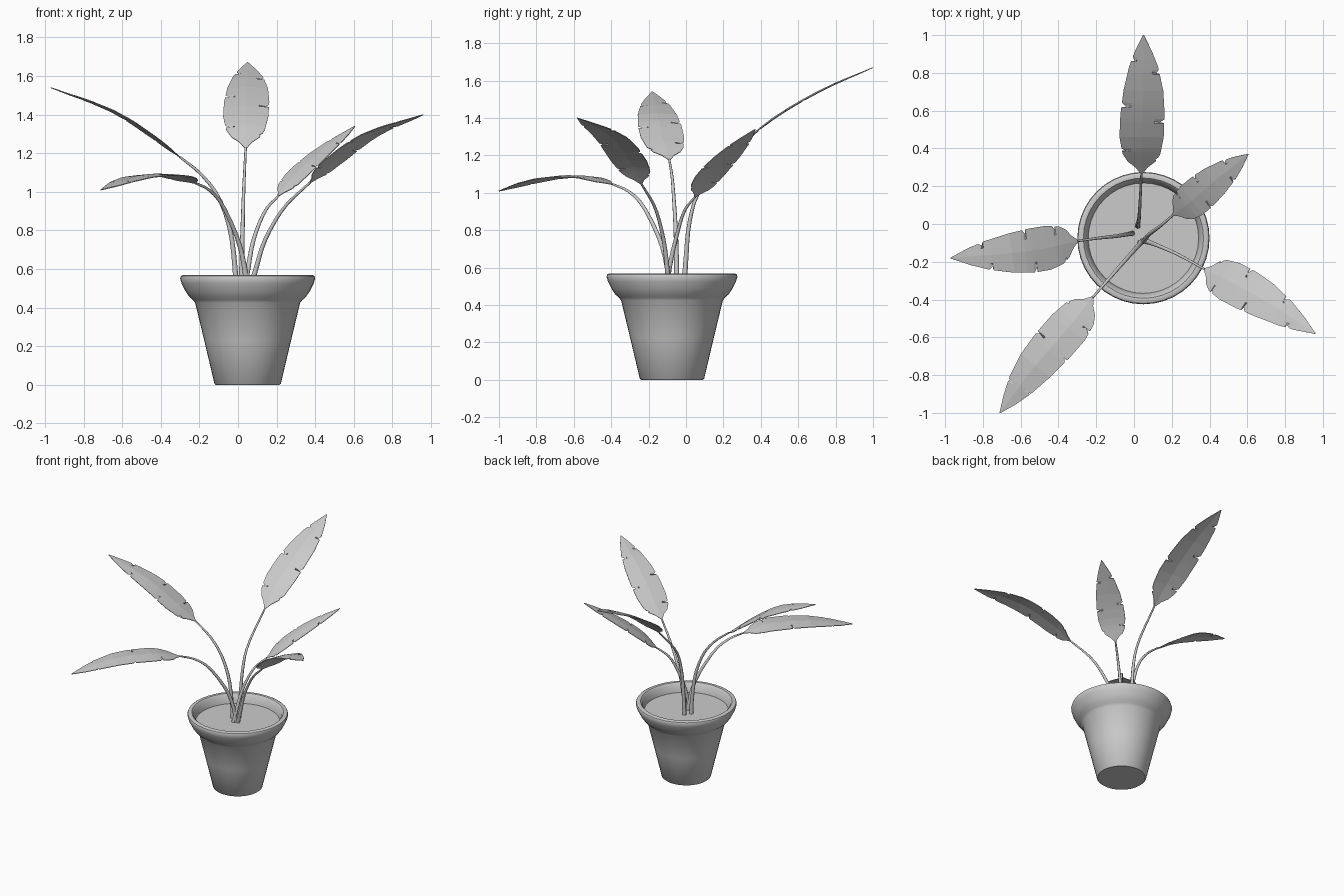
import bpy, bmesh, math
from mathutils import Vector

if "Cube" in bpy.data.objects:
    bpy.data.objects.remove(bpy.data.objects["Cube"])

CX, CY = 0.05, -0.075


def make_object(name, bm):
    bmesh.ops.recalc_face_normals(bm, faces=bm.faces)
    me = bpy.data.meshes.new(name)
    bm.to_mesh(me)
    bm.free()
    ob = bpy.data.objects.new(name, me)
    bpy.context.collection.objects.link(ob)
    bpy.context.view_layer.objects.active = ob
    return ob


def lathe(name, profile, n=40):
    # revolve a profile of (radius, z) about the pot axis
    bm = bmesh.new()
    vs = [bm.verts.new((CX + r, CY, z)) for r, z in profile]
    es = [bm.edges.new(p) for p in zip(vs, vs[1:])]
    bmesh.ops.spin(bm, geom=vs + es, cent=(CX, CY, 0), axis=(0, 0, 1),
                   angle=2 * math.pi, steps=n, use_merge=True)
    bmesh.ops.remove_doubles(bm, verts=bm.verts, dist=1e-4)
    ob = make_object(name, bm)
    bpy.ops.object.select_all(action='DESELECT')
    ob.select_set(True)
    bpy.ops.object.shade_smooth_by_angle(angle=math.radians(40))
    return ob


def spline(pts, u):
    # Catmull-Rom point at u in 0..1
    p = [2 * pts[0] - pts[1]] + pts + [2 * pts[-1] - pts[-2]]
    s = min(u, 0.99999) * (len(pts) - 1)
    i = int(s)
    t = s - i
    a, b, c, d = p[i:i + 4]
    return 0.5 * (2 * b + (c - a) * t + (2 * a - 5 * b + 4 * c - d) * t * t
                  + (3 * b - a - 3 * c + d) * t ** 3)


def stem(name, pts, r0=0.015, r1=0.006, n=14, sides=8):
    bm = bmesh.new()
    rings = []
    for k in range(n + 1):
        u = k / n
        p = spline(pts, u)
        d = spline(pts, min(u + .02, 1)) - spline(pts, max(u - .02, 0))
        q = Vector((0, 0, 1)).rotation_difference(d)
        r = r0 + (r1 - r0) * u
        rings.append([bm.verts.new(p + q @ Vector((r * math.cos(a), r * math.sin(a), 0)))
                      for a in (2 * math.pi * j / sides for j in range(sides))])
    for a, b in zip(rings, rings[1:]):
        for j in range(sides):
            k = (j + 1) % sides
            bm.faces.new((a[j], a[k], b[k], b[j])).smooth = True
    bm.faces.new(rings[0])
    bm.faces.new(rings[-1])
    return make_object(name, bm)


OUTLINE = [(0, .07), (.06, .28), (.12, .62), (.2, .85), (.35, 1), (.5, 1),
           (.65, .9), (.8, .66), (.9, .38), (1, .02)]


def half_width(t):
    for (a, wa), (b, wb) in zip(OUTLINE, OUTLINE[1:]):
        if t <= b:
            return wa + (wb - wa) * (t - a) / (b - a)
    return OUTLINE[-1][1]


def blade(name, pts, w, notches):
    # flat-faced leaf, with small tears along each edge
    ts = {t for t, _ in OUTLINE}
    for side in notches:
        for n in side:
            ts |= {n - .014, n, n + .014}
    d = pts[-1] - pts[0]
    across = Vector((d.y, -d.x, 0)).normalized()
    bm = bmesh.new()
    rows = []
    for t in sorted(ts):
        h = w * half_width(t)
        row = []
        for f in (-1, -.55, 0, .55, 1):
            u, k = t, f
            if abs(f) == 1 and t in notches[f > 0]:
                u, k = t - .02, f * .72
            p = spline(pts, max(u, 0)) + across * h * k
            p.z -= .008 * abs(k) * half_width(t)
            row.append(bm.verts.new(p))
        rows.append(row)
    for a, b in zip(rows, rows[1:]):
        for j in range(4):
            bm.faces.new((a[j], a[j + 1], b[j + 1], b[j]))
    ob = make_object(name, bm)
    m = ob.modifiers.new("thickness", 'SOLIDIFY')
    m.thickness = .004
    m.offset = 0


# Pot with flared rim, and soil
lathe("pot", [(0, 0), (.165, 0), (.172, .006), (.225, .23), (.272, .425),
              (.284, .44), (.302, .456), (.322, .485), (.342, .525), (.350, .552),
              (.346, .564), (.335, .57), (.318, .568), (.306, .555), (.292, .50), (.285, .46)])
lathe("soil", [(0, .50), (.292, .50)])

# Each leaf: stem path, blade path after the stem's end, half width
LEAVES = {
    "back": ([(.02, -.01, .49), (.02, 0, .65), (.025, .02, .85), (.03, .08, 1.02), (.04, .27, 1.23)],
             [(.04, .45, 1.39), (.05, .72, 1.55), (.05, 1, 1.67)], .117),
    "left": ([(-.01, -.05, .49), (-.015, -.05, .6), (-.04, -.055, .8), (-.1, -.065, .97),
              (-.19, -.075, 1.09), (-.3, -.09, 1.18)],
             [(-.45, -.125, 1.3), (-.66, -.155, 1.43), (-.97, -.18, 1.54)], .117),
    "front_left": ([(.045, -.09, .49), (.035, -.1, .6), (0, -.14, .75), (-.08, -.23, .93),
                    (-.15, -.31, 1.01), (-.22, -.39, 1.045)],
                   [(-.34, -.54, 1.09), (-.53, -.76, 1.08), (-.71, -1, 1.01)], .11),
    "front_right": ([(.06, -.09, .49), (.09, -.1, .59), (.14, -.12, .75), (.24, -.165, .92),
                     (.375, -.24, 1.05)],
                    [(.5, -.3, 1.17), (.7, -.41, 1.31), (.96, -.58, 1.4)], .11),
    "back_right": ([(.03, -.1, .49), (.05, -.09, .59), (.08, -.055, .75), (.14, -.01, .9),
                    (.21, .05, .98)],
                   [(.3, .12, 1.09), (.43, .23, 1.21), (.605, .37, 1.34)], .095),
}
for i, (side, (s, b, w)) in enumerate(LEAVES.items()):
    s = [Vector(p) for p in s]
    b = [s[-1]] + [Vector(p) for p in b]
    stem(side + "_stem", s)
    o = .02 * (i % 3)
    tears = [(.15 + o, .46 + o, .77 + o), (.24 + o, .56 - o, .85 - o)]
    blade(side + "_leaf", b, w, tears if i % 2 else tears[::-1])
